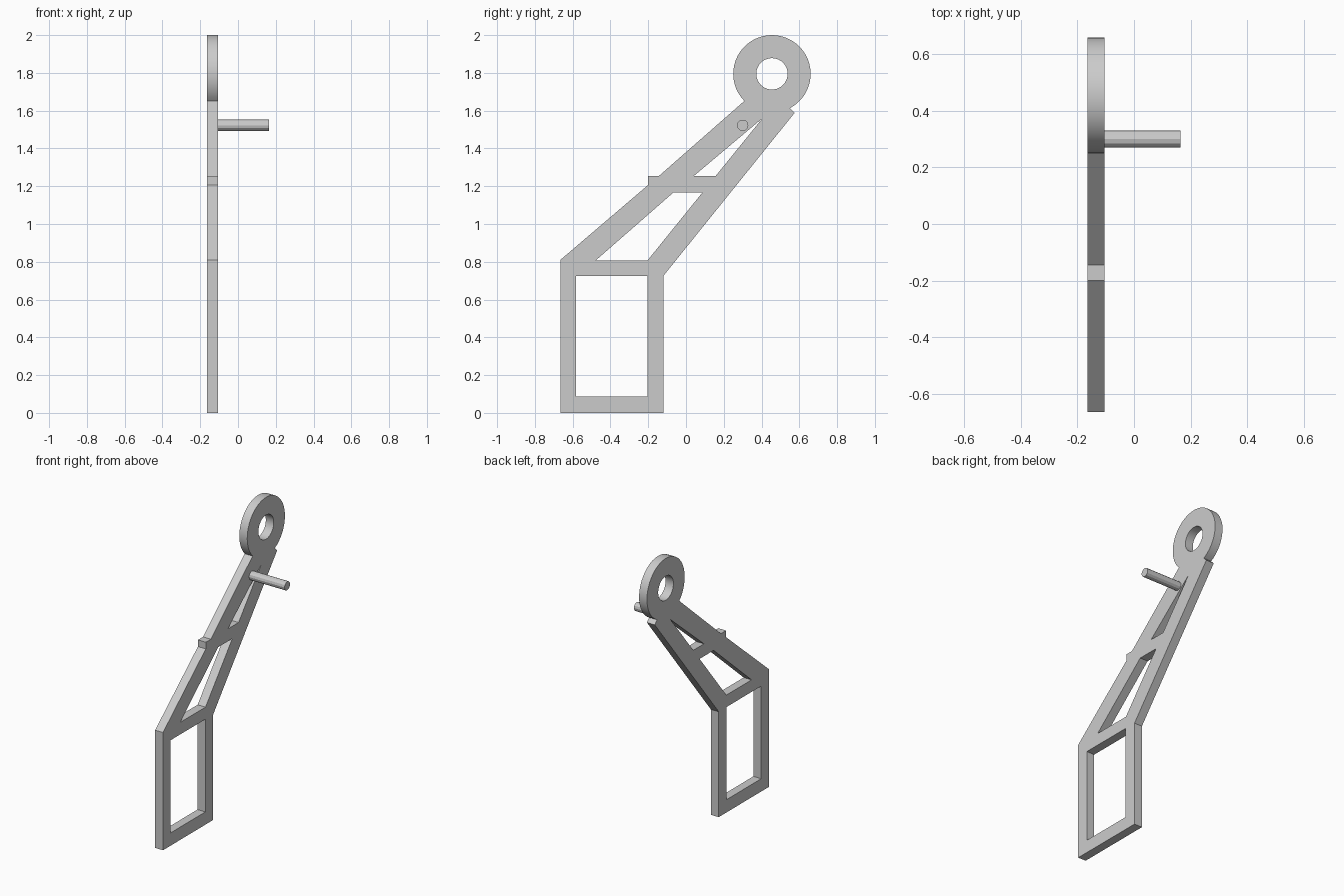
import bpy
import bmesh
from math import cos, sin, pi, radians
from mathutils import Matrix

cube = bpy.data.objects.get("Cube")
if cube:
    bpy.data.objects.remove(cube, do_unlink=True)

# Single grey material
grey = bpy.data.materials.new("light grey")
grey.use_nodes = True
colour = (0.6, 0.6, 0.6, 1)
grey.diffuse_color = colour
grey.node_tree.nodes["Principled BSDF"].inputs["Base Color"].default_value = colour

PLATE_X, PLATE_T = -0.135, 0.06
RING_Y, RING_Z, RING_R, HOLE_R = 0.455, 1.795, 0.205, 0.083


def arc(radius, start, end, steps):
    """Points on a circle about the ring centre, angles in degrees."""
    angles = [radians(start + (end - start) * i / steps) for i in range(steps + 1)]
    return [(RING_Y + radius * cos(a), RING_Z + radius * sin(a)) for a in angles]


def add_object(name, mesh):
    mesh.materials.clear()
    mesh.materials.append(grey)
    obj = bpy.data.objects.new(name, mesh)
    bpy.context.collection.objects.link(obj)
    bpy.ops.object.select_all(action='DESELECT')
    obj.select_set(True)
    bpy.context.view_layer.objects.active = obj
    bpy.ops.object.shade_smooth_by_angle(angle=radians(25))
    return obj


def plate(name, loops, x, thickness):
    """Extrude an outline with holes, drawn in (y, z), along x."""
    curve = bpy.data.curves.new(name + "_profile", 'CURVE')
    curve.dimensions = '2D'
    curve.fill_mode = 'BOTH'
    curve.extrude = thickness / 2
    for loop in loops:
        spline = curve.splines.new('POLY')
        spline.points.add(len(loop) - 1)
        for point, (y, z) in zip(spline.points, loop):
            point.co = (y, z, 0, 1)
        spline.use_cyclic_u = True
    helper = bpy.data.objects.new(name + "_profile", curve)
    bpy.context.collection.objects.link(helper)
    graph = bpy.context.evaluated_depsgraph_get()
    mesh = bpy.data.meshes.new_from_object(helper.evaluated_get(graph))
    bpy.data.objects.remove(helper, do_unlink=True)

    bm = bmesh.new()
    bm.from_mesh(mesh)
    bmesh.ops.remove_doubles(bm, verts=bm.verts, dist=0.0005)
    bmesh.ops.recalc_face_normals(bm, faces=bm.faces)
    # Stand the drawing up so that it faces along x
    turn = Matrix.Rotation(pi / 2, 4, 'Z') @ Matrix.Rotation(pi / 2, 4, 'X')
    bm.transform(Matrix.Translation((x, 0, 0)) @ turn)
    bm.to_mesh(mesh)
    bm.free()
    return add_object(name, mesh)


# Bracket frame: legs, slanted arms and the ring in one outline
outline = [(-0.665, 0), (-0.12, 0), (-0.12, 0.725), (0.575, 1.588)]
outline += arc(RING_R, -62.5, 224.5, 40)
outline += [(-0.145, 1.253), (-0.2, 1.253), (-0.2, 1.207), (-0.665, 0.81)]

window = [(-0.582, 0.088), (-0.205, 0.088), (-0.205, 0.725), (-0.582, 0.725)]
lower_gap = [(-0.477, 0.808), (-0.203, 0.808), (0.088, 1.168), (-0.065, 1.168)]
upper_gap = [(0.04, 1.253), (0.156, 1.253), (0.405, 1.56)]
ring_hole = arc(HOLE_R, 0, 360, 40)[:-1]
plate("bracket_frame", [outline, window, lower_gap, upper_gap, ring_hole],
      PLATE_X, PLATE_T)

# Pin standing out of the upper arm
pin_start, pin_end = PLATE_X, 0.165
bm = bmesh.new()
bmesh.ops.create_cone(bm, cap_ends=True, segments=12, radius1=0.03, radius2=0.03,
                      depth=pin_end - pin_start)
bm.transform(Matrix.Translation(((pin_start + pin_end) / 2, 0.3, 1.522))
             @ Matrix.Rotation(pi / 2, 4, 'Y'))
pin_mesh = bpy.data.meshes.new("pin")
bm.to_mesh(pin_mesh)
bm.free()
add_object("pin", pin_mesh)
